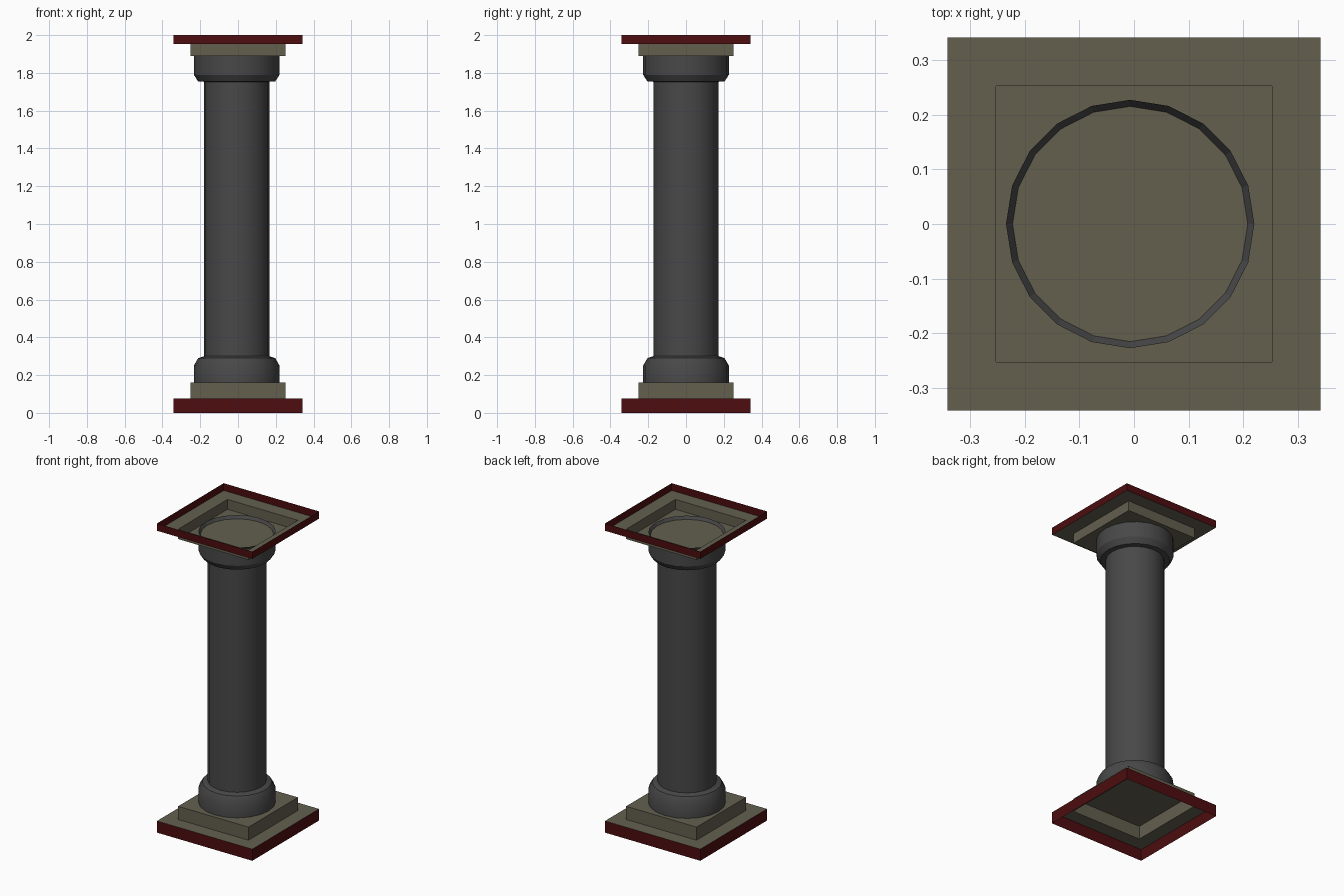
import bpy, bmesh, math

if "Cube" in bpy.data.objects:
    bpy.data.objects.remove(bpy.data.objects["Cube"])

CX = -0.007  # the round parts sit slightly off centre


def material(name, rgb):
    m = bpy.data.materials.new(name)
    m.diffuse_color = (*rgb, 1)
    m.use_nodes = True
    m.node_tree.nodes["Principled BSDF"].inputs["Base Color"].default_value = m.diffuse_color
    return m


RED = material("dark red", (0.075, 0.004, 0.005))
STONE = material("olive stone", (0.125, 0.115, 0.078))
GREY = material("charcoal grey", (0.065, 0.065, 0.066))


def loft(name, profile, sides, mat, cx=0.0, cap=False, smooth=False):
    """Sheet swept round z through (radius, height) pairs; square if sides is 4."""
    bm = bmesh.new()
    turn = math.pi / 4 if sides == 4 else 0
    grow = math.sqrt(2) if sides == 4 else 1
    rings = []
    for r, z in profile:
        rings.append([bm.verts.new((cx + r * grow * math.cos(turn + 2 * math.pi * i / sides),
                                    r * grow * math.sin(turn + 2 * math.pi * i / sides), z))
                      for i in range(sides)])
    for a, b in zip(rings, rings[1:]):
        for i in range(sides):
            j = (i + 1) % sides
            bm.faces.new((a[i], a[j], b[j], b[i]))
    if cap:
        bm.faces.new(rings[-1])
    me = bpy.data.meshes.new(name)
    bm.to_mesh(me)
    bm.free()
    me.materials.append(mat)
    ob = bpy.data.objects.new(name, me)
    bpy.context.collection.objects.link(ob)
    if smooth:
        bpy.context.view_layer.objects.active = ob
        ob.select_set(True)
        bpy.ops.object.shade_smooth_by_angle(angle=math.radians(30))
        ob.select_set(False)
    return ob


# Hollow base: red skirt, then stepped stone plinth, open underneath
loft("base_skirt", [(0.341, 0), (0.341, 0.075)], 4, RED)
loft("base_plinth", [(0.341, 0.075), (0.252, 0.075), (0.252, 0.16)], 4, STONE, cap=True)

# Hollow capital: red rim and stepped stone tray, open on top
loft("top_rim", [(0.341, 1.953), (0.341, 2.0)], 4, RED)
loft("top_tray", [(0.341, 1.953), (0.252, 1.953), (0.252, 1.889)], 4, STONE, cap=True)

# Round shaft with a chamfered collar at each end
loft("shaft", [(0.173, 0.29), (0.173, 1.76)], 20, GREY, CX, smooth=True)
loft("lower_collar", [(0.227, 0.16), (0.227, 0.25), (0.204, 0.29), (0.173, 0.30)],
     20, GREY, CX, smooth=True)
loft("upper_collar", [(0.173, 1.753), (0.204, 1.755), (0.227, 1.79), (0.227, 1.889)],
     20, GREY, CX, smooth=True)

# Thin collar lip showing inside the tray
loft("collar_lip", [(0.215, 1.889), (0.227, 1.908)], 20, GREY, CX)
